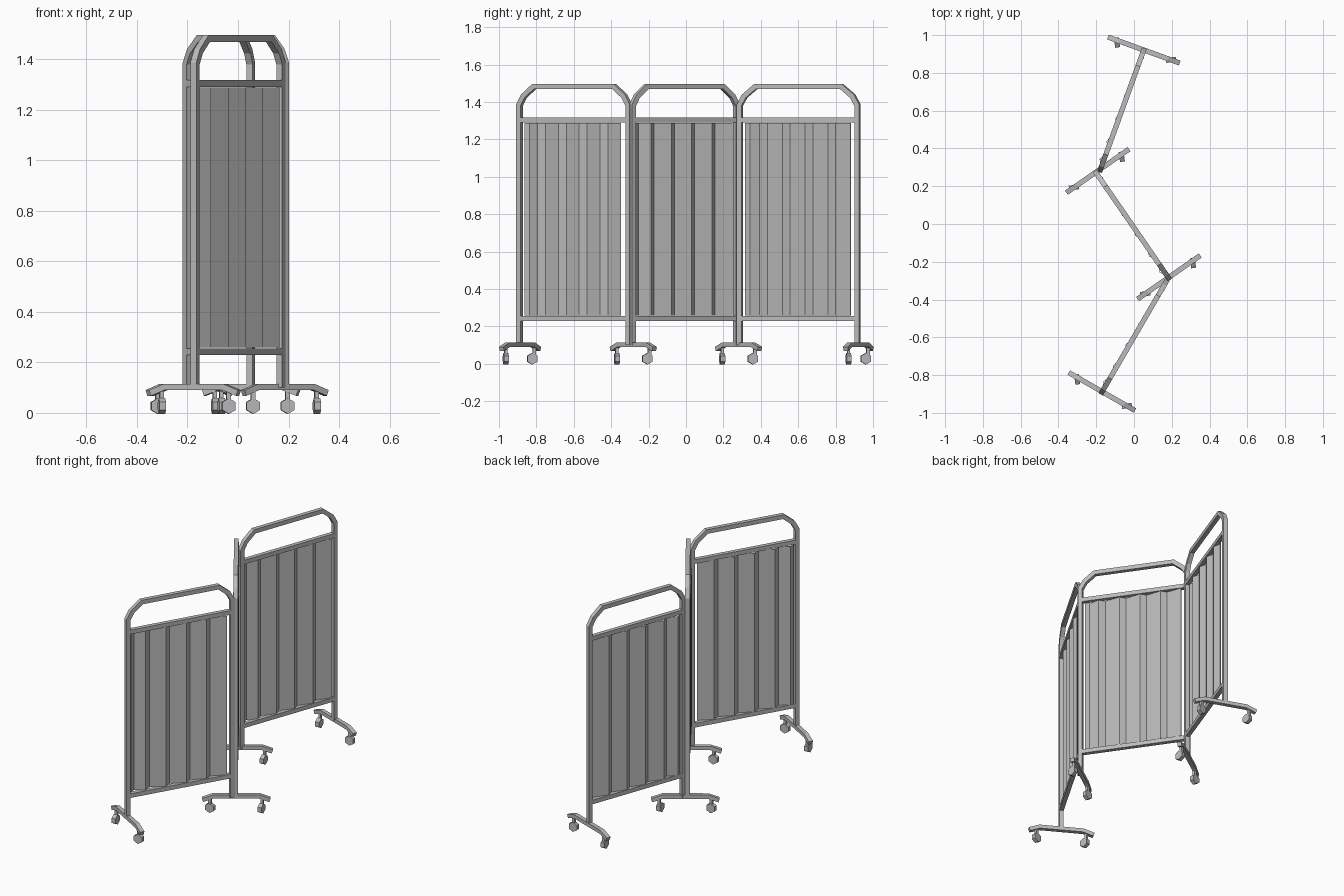
import bpy, bmesh, math
from mathutils import Matrix, Vector

cube = bpy.data.objects.get("Cube")
if cube:
    bpy.data.objects.remove(cube, do_unlink=True)

grey = bpy.data.materials.new("plain_grey")
grey.use_nodes = True
COLOUR = (0.5, 0.5, 0.5, 1)
grey.diffuse_color = COLOUR
grey.node_tree.nodes["Principled BSDF"].inputs["Base Color"].default_value = COLOUR

TUBE = 0.027


def finish(name, bm, matrix):
    bmesh.ops.recalc_face_normals(bm, faces=bm.faces)
    mesh = bpy.data.meshes.new(name)
    bm.to_mesh(mesh)
    bm.free()
    mesh.materials.append(grey)
    obj = bpy.data.objects.new(name, mesh)
    obj.matrix_world = matrix
    bpy.context.collection.objects.link(obj)
    return obj


def sweep(bm, path, width=TUBE, depth=TUBE):
    """Square tube with mitred bends along a path in the local xz plane."""
    pts = [Vector(p) for p in path]
    rings = []
    for i, p in enumerate(pts):
        a = (p - pts[i - 1]).normalized() if i else None
        b = (pts[i + 1] - p).normalized() if i < len(pts) - 1 else None
        a, b = a or b, b or a
        t = (a + b).normalized()
        off = Vector((-t.y, t.x)) * (width / 2 / t.dot(a))
        rings.append([bm.verts.new((p.x + k * off.x, y * depth / 2, p.y + k * off.y))
                      for k, y in ((-1, -1), (1, -1), (1, 1), (-1, 1))])
    for r, q in zip(rings, rings[1:]):
        for j in range(4):
            k = (j + 1) % 4
            bm.faces.new((r[j], r[k], q[k], q[j]))
    bm.faces.new(rings[0])
    bm.faces.new(rings[-1])


def mirrored(half, length):
    return half + [(length - x, z) for x, z in reversed(half)]


def panel(name, start, end):
    d = Vector(end) - Vector(start)
    length = d.length
    matrix = Matrix.Translation((*start, 0)) @ Matrix.Rotation(math.atan2(d.y, d.x), 4, "Z")

    # bent tube frame with two cross rails
    bm = bmesh.new()
    sweep(bm, mirrored([(0, 0.1), (0, 1.383), (0.027, 1.431), (0.09, 1.482)], length))
    for z in (0.242, 1.303):
        sweep(bm, [(0, z), (length, z)])
    finish(name + "_frame", bm, matrix)

    # pleated curtain: short steep folds followed by long shallow ones
    pitch, fold, high, low = 0.13, 0.035, -0.007, 0.018
    profile = [(0.025, 0.004), (0.05, low)]
    for k in range(4):
        s = 0.115 + pitch * k
        profile += [(s, high), (s + fold, low)]
    profile.append((0.637, high))
    bm = bmesh.new()
    rows = [[bm.verts.new((s, y + 0.005 - 0.012 * s / length, z)) for s, y in profile]
            for z in (0.258, 1.287)]
    for i in range(len(profile) - 1):
        bm.faces.new((rows[0][i], rows[0][i + 1], rows[1][i + 1], rows[1][i]))
    cloth = finish(name + "_curtain", bm, matrix)
    solid = cloth.modifiers.new("thickness", "SOLIDIFY")
    solid.thickness = 0.003


def caster(name, pos, along_x):
    """Six-sided wheel; along_x gives the axle direction."""
    turn = Matrix.Rotation(math.radians(8 if along_x else 98), 4, "Z")
    trail = -0.012 if along_x else 0
    bm = bmesh.new()
    tilt = (Matrix.Translation((0, trail, 0.027)) @ Matrix.Rotation(math.pi / 2, 4, "Y")
            @ Matrix.Rotation(math.pi / 2, 4, "Z"))
    bmesh.ops.create_cone(bm, cap_ends=True, segments=6, radius1=0.031, radius2=0.031,
                          depth=0.026, matrix=tilt)
    # stem joining the wheel to the foot
    stem = Matrix.Translation((0, 0, 0.067)) @ Matrix.Diagonal((0.016, 0.018, 0.04, 1))
    bmesh.ops.create_cube(bm, size=1, matrix=stem)
    finish(name, bm, Matrix.Translation(pos) @ turn)


def foot(name, centre, direction, first_along_x):
    f = Vector(direction).normalized()
    matrix = Matrix.Translation((*centre, 0)) @ Matrix.Rotation(math.atan2(f.y, f.x), 4, "Z")
    bm = bmesh.new()
    sweep(bm, mirrored([(-0.198, 0.079), (-0.135, 0.102)], 0), width=0.024)
    finish(name + "_bar", bm, matrix)
    for side, along_x in ((-1, first_along_x), (1, not first_along_x)):
        p = Vector(centre) + f * side * 0.153
        caster(f"{name}_caster_{'right' if side < 0 else 'left'}", (p.x, p.y, 0), along_x)


# three folding panels
panel("front_panel", (-0.17, -0.89), (0.17, -0.306))
panel("middle_panel", (0.183, -0.285), (-0.2, 0.27))
panel("back_panel", (-0.178, 0.288), (0.05, 0.917))

# four feet under the post positions
foot("front_foot", (-0.17, -0.887), (0.87, -0.5), True)
foot("front_joint_foot", (0.185, -0.282), (0.82, 0.57), False)
foot("back_joint_foot", (-0.192, 0.281), (0.82, 0.57), False)
foot("back_foot", (0.052, 0.921), (0.94, -0.34), True)
